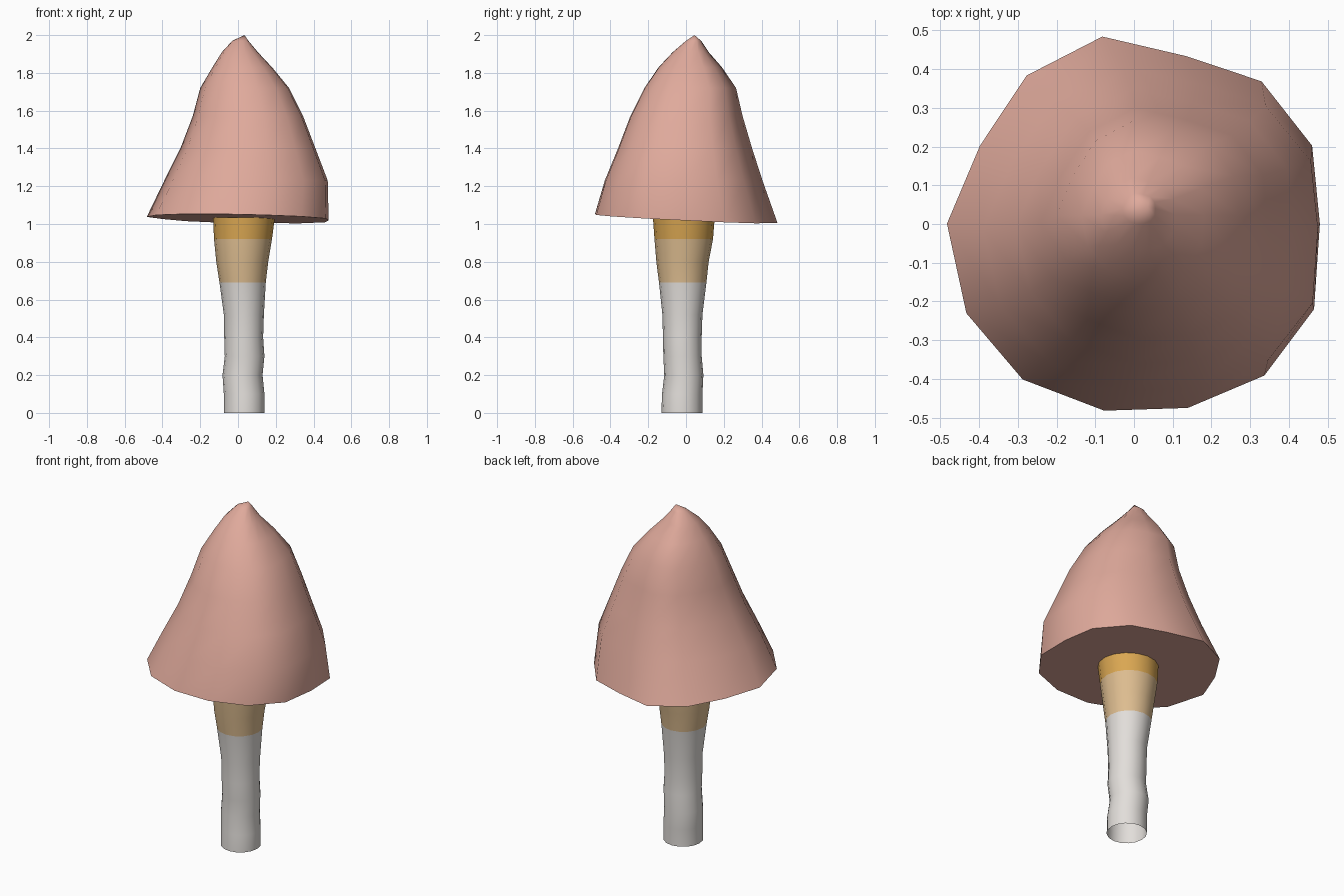
import bpy
import bmesh
from math import cos, sin, radians, tau

cube = bpy.data.objects.get("Cube")
if cube:
    bpy.data.objects.remove(cube, do_unlink=True)


def make_material(name, colour):
    material = bpy.data.materials.new(name)
    material.use_nodes = True
    material.diffuse_color = (*colour, 1)
    shader = next(n for n in material.node_tree.nodes if n.type == 'BSDF_PRINCIPLED')
    shader.inputs["Base Color"].default_value = (*colour, 1)
    return material


def fit_ring(bm, outline, z, left, right, front, back, tilt=(0, 0)):
    """Stretch a unit outline to the given limits and add it at height z."""
    ring = []
    for u, v in outline:
        x = (left + right) / 2 + u * (right - left) / 2
        y = (front + back) / 2 + v * (back - front) / 2
        ring.append(bm.verts.new((x, y, z + tilt[0] * x + tilt[1] * y)))
    return ring


def bridge(bm, lower, upper):
    """Join two rings with a band of quads."""
    count = len(lower)
    return [bm.faces.new((lower[i], lower[(i + 1) % count],
                          upper[(i + 1) % count], upper[i]))
            for i in range(count)]


def finish(bm, name, materials, angle):
    """Turn the mesh into a smooth object with sharp edges kept."""
    mesh = bpy.data.meshes.new(name)
    bm.to_mesh(mesh)
    bm.free()
    for material in materials:
        mesh.materials.append(material)
    obj = bpy.data.objects.new(name, mesh)
    bpy.context.collection.objects.link(obj)
    bpy.ops.object.select_all(action='DESELECT')
    obj.select_set(True)
    bpy.context.view_layer.objects.active = obj
    bpy.ops.object.shade_smooth_by_angle(angle=radians(angle))
    return obj


pink = make_material("cap pink", (0.74, 0.40, 0.33))
white = make_material("stem white", (0.76, 0.73, 0.70))
tan = make_material("stem tan", (0.73, 0.51, 0.28))
gold = make_material("stem gold", (0.71, 0.39, 0.085))

# Cap: an uneven rim outline, counter-clockwise from the left side
rim = [(.48, 0), (.46, .2), (.33, .365), (.135, .43), (-.08, .48),
       (-.275, .38), (-.395, .2), (-.48, 0), (-.43, -.23), (-.285, -.4),
       (-.075, -.48), (.14, -.473), (.337, -.39), (.465, -.22)]
rim = [(x / .48, y / .48) for x, y in rim]

# Each cap ring: height, then its limits in x and in y
cap_rings = [
    (1.23, -.39, .475, -.43, .405),
    (1.40, -.305, .41, -.36, .35),
    (1.57, -.24, .345, -.295, .30),
    (1.72, -.20, .27, -.22, .265),
    (1.83, -.135, .18, -.145, .19),
    (1.91, -.085, .105, -.07, .12),
    (1.97, -.03, .055, 0, .08),
]
bm = bmesh.new()
ring = fit_ring(bm, rim, 1.028, -.483, .48, -.482, .484, tilt=(-.02, -.048))
bm.faces.new(ring[::-1])
for limits in cap_rings:
    upper = fit_ring(bm, rim, *limits)
    bridge(bm, ring, upper)
    ring = upper
tip = bm.verts.new((.035, .045, 2))
for i, vert in enumerate(ring):
    bm.faces.new((vert, ring[(i + 1) % len(ring)], tip))
finish(bm, "mushroom_cap", [pink], 60)

# Stem: an open, slightly wobbly tube that flares towards the cap
sides = 16
circle = [(cos(tau * i / sides), sin(tau * i / sides)) for i in range(sides)]
stem_rings = [
    (0, -.075, .14, -.13, .087),
    (.1, -.075, .14, -.127, .087),
    (.2, -.082, .13, -.115, .092),
    (.3, -.07, .14, -.12, .083),
    (.4, -.073, .133, -.122, .083),
    (.52, -.075, .137, -.125, .087),
    (.69, -.098, .147, -.143, .108),
    (.8, -.115, .16, -.157, .12),
    (.92, -.127, .18, -.167, .143),
    (1.035, -.132, .195, -.175, .152),
]
bm = bmesh.new()
ring = fit_ring(bm, circle, *stem_rings[0])
for limits in stem_rings[1:]:
    upper = fit_ring(bm, circle, *limits)
    for face in bridge(bm, ring, upper):
        height = face.calc_center_median().z
        face.material_index = (height > .69) + (height > .92)
    ring = upper
finish(bm, "mushroom_stem", [white, tan, gold], 60)
